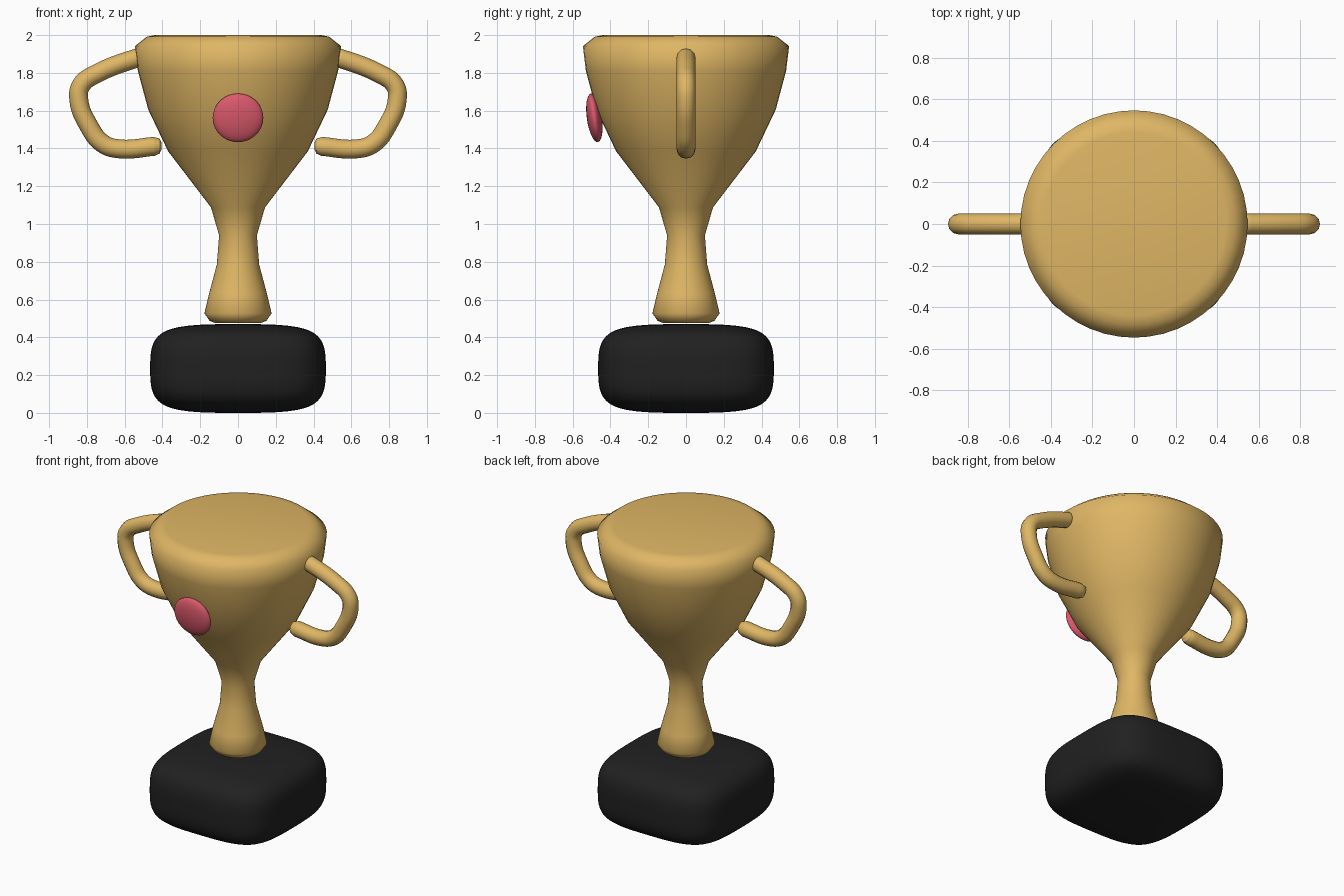
import bpy, bmesh, math
from mathutils import Matrix, Vector

if "Cube" in bpy.data.objects:
    bpy.data.objects.remove(bpy.data.objects["Cube"])


def material(name, color):
    m = bpy.data.materials.new(name)
    m.diffuse_color = (*color, 1)
    m.use_nodes = True
    m.node_tree.nodes["Principled BSDF"].inputs["Base Color"].default_value = m.diffuse_color
    return m


gold = material("gold", (0.74, 0.47, 0.13))
black = material("black", (0.015, 0.015, 0.015))
red = material("red", (0.71, 0.10, 0.15))


def finish(bm, name, mat):
    bmesh.ops.recalc_face_normals(bm, faces=bm.faces)
    for f in bm.faces:
        f.smooth = True
    me = bpy.data.meshes.new(name)
    bm.to_mesh(me)
    bm.free()
    me.materials.append(mat)
    ob = bpy.data.objects.new(name, me)
    bpy.context.collection.objects.link(ob)
    return ob


# plinth: once-divided box, rounded by subdivision
bm = bmesh.new()
bmesh.ops.create_cube(bm, size=1)
bmesh.ops.subdivide_edges(bm, edges=bm.edges[:], cuts=1, use_grid_fill=True)
bmesh.ops.scale(bm, vec=(0.93, 0.93, 0.47), verts=bm.verts)
bmesh.ops.translate(bm, vec=(0, 0, 0.235), verts=bm.verts)
plinth = finish(bm, "plinth", black)
sub = plinth.modifiers.new("round", 'SUBSURF')
sub.levels = sub.render_levels = 4

# cup and stem: turned profile, closed on top
profile = [(0, 0.476), (0.125, 0.477), (0.15, 0.487), (0.178, 0.527),
           (0.153, 0.632), (0.112, 0.786), (0.10, 0.94), (0.143, 1.088),
           (0.37, 1.385), (0.475, 1.605), (0.53, 1.81), (0.546, 1.942),
           (0.482, 1.992), (0.44, 2.0), (0, 2.0)]
bm = bmesh.new()
vs = [bm.verts.new((r, 0, z)) for r, z in profile]
es = [bm.edges.new(p) for p in zip(vs, vs[1:])]
bmesh.ops.spin(bm, geom=vs + es, cent=(0, 0, 0), axis=(0, 0, 1),
               angle=2 * math.pi, steps=48)
bmesh.ops.remove_doubles(bm, verts=bm.verts, dist=1e-4)
finish(bm, "cup", gold)

# handles: round tubes with softened ends, mirrored
path = [(0.50, 1.89, 0.55), (0.525, 1.882, 1), (0.74, 1.80, 1),
        (0.83, 1.735, 1), (0.843, 1.66, 1), (0.79, 1.52, 1), (0.715, 1.425, 1),
        (0.63, 1.398, 1), (0.445, 1.411, 1), (0.415, 1.413, 0.8),
        (0.406, 1.413, 0.4)]
for side, name in ((1, "right_handle"), (-1, "left_handle")):
    cu = bpy.data.curves.new(name, 'CURVE')
    cu.dimensions = '3D'
    cu.bevel_depth = 0.05
    cu.bevel_resolution = 4
    cu.resolution_u = 6
    cu.use_fill_caps = True
    sp = cu.splines.new('BEZIER')
    sp.bezier_points.add(len(path) - 1)
    for p, (x, z, r) in zip(sp.bezier_points, path):
        p.co = (side * x, 0, z)
        p.radius = r
        p.handle_left_type = p.handle_right_type = 'AUTO'
    cu.materials.append(gold)
    bpy.context.collection.objects.link(bpy.data.objects.new(name, cu))

# medallion: flattened ball leaning with the cup wall
bm = bmesh.new()
bmesh.ops.create_uvsphere(bm, u_segments=32, v_segments=16, radius=1)
bm.transform(Matrix.Translation(Vector((0, -0.485, 1.562)))
             @ Matrix.Rotation(math.radians(8), 4, 'X')
             @ Matrix.Diagonal((0.134, 0.04, 0.13, 1)))
finish(bm, "medallion", red)
